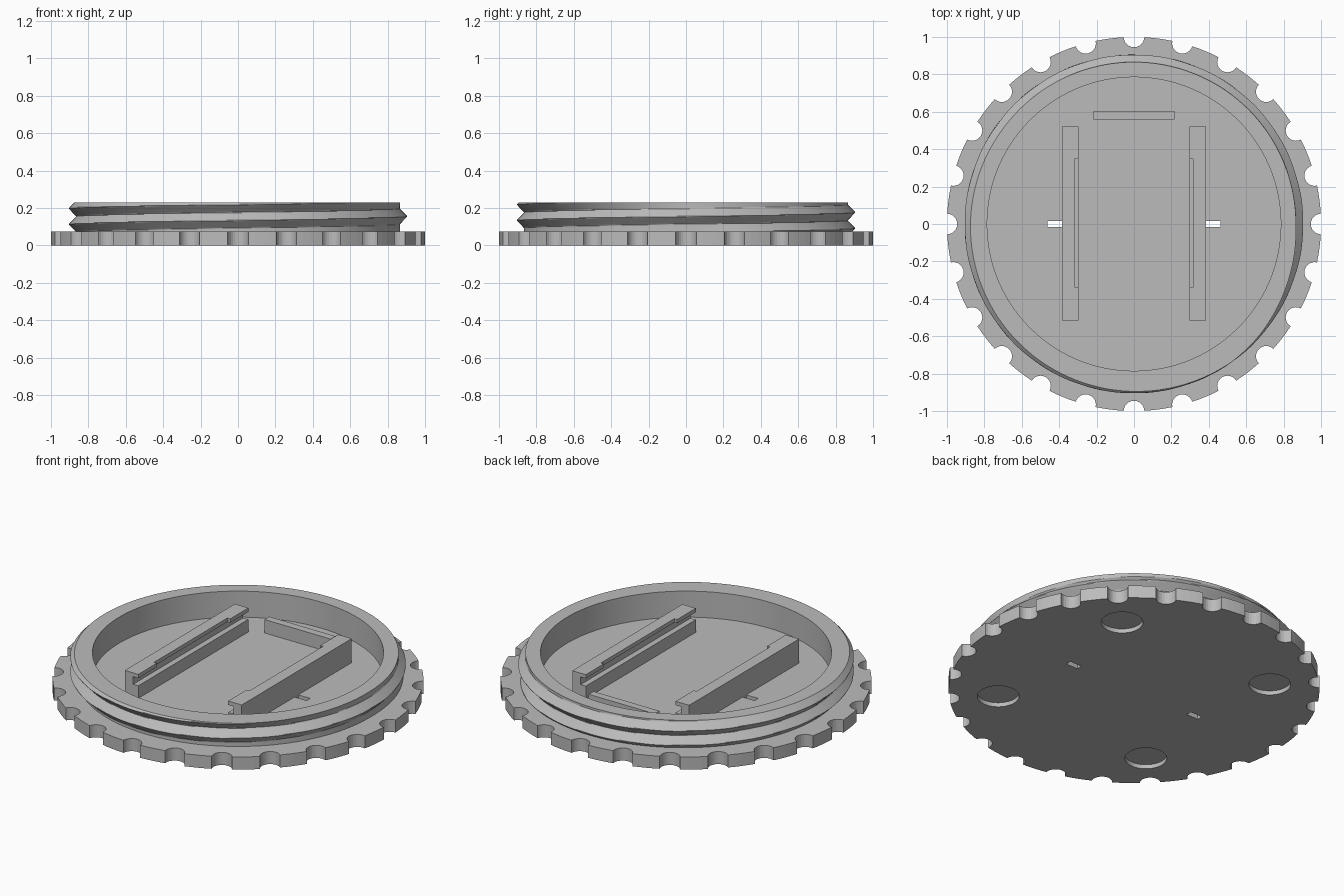
import bpy, bmesh
from math import sin, cos, pi, tau, radians, asin

if "Cube" in bpy.data.objects:
    bpy.data.objects.remove(bpy.data.objects["Cube"], do_unlink=True)

grey = bpy.data.materials.new("plain grey")
grey.use_nodes = True
color = (0.5, 0.5, 0.5, 1)
grey.diffuse_color = color
grey.node_tree.nodes["Principled BSDF"].inputs["Base Color"].default_value = color

BASE_TOP, RIM_TOP = 0.075, 0.23
SEGS = 192


def finish(name, bm, smooth=False):
    bmesh.ops.recalc_face_normals(bm, faces=bm.faces[:])
    mesh = bpy.data.meshes.new(name)
    bm.to_mesh(mesh)
    bm.free()
    mesh.materials.append(grey)
    ob = bpy.data.objects.new(name, mesh)
    bpy.context.collection.objects.link(ob)
    if smooth:
        bpy.ops.object.select_all(action="DESELECT")
        ob.select_set(True)
        bpy.context.view_layer.objects.active = ob
        bpy.ops.object.shade_smooth_by_angle(angle=radians(25))
    return ob


def prism(bm, points, offset):
    """Extrude a closed outline of 3D points along an offset."""
    face = bm.faces.new([bm.verts.new(p) for p in points])
    new = bmesh.ops.extrude_face_region(bm, geom=[face])["geom"]
    bmesh.ops.translate(bm, vec=offset,
                        verts=[v for v in new if isinstance(v, bmesh.types.BMVert)])


def box(bm, x0, x1, y0, y1, z0, z1):
    prism(bm, [(x0, y0, z0), (x1, y0, z0), (x1, y1, z0), (x0, y1, z0)],
          (0, 0, z1 - z0))


# Base disc with scalloped grip notches
NOTCHES, NOTCH_R = 24, 0.055
half = 2 * asin(NOTCH_R / 2)
outline = []
for k in range(NOTCHES):
    a = k * tau / NOTCHES
    for i in range(13):
        t = a + 1.5 * pi - half / 2 - i * (pi - half) / 12
        outline.append((cos(a) + NOTCH_R * cos(t), sin(a) + NOTCH_R * sin(t), 0))
    for i in range(1, 4):
        t = a + half + i * (tau / NOTCHES - 2 * half) / 4
        outline.append((cos(t), sin(t), 0))
bm = bmesh.new()
prism(bm, outline, (0, 0, BASE_TOP))
base = finish("base_disc", bm)

# Cutter for the round pockets underneath and the two through slots
bm = bmesh.new()
for sx in (-1, 1):
    for sy in (-1, 1):
        prism(bm, [(sx * 0.52 + 0.113 * cos(i * tau / 48),
                    sy * 0.52 + 0.113 * sin(i * tau / 48), -0.05) for i in range(48)],
              (0, 0, 0.075))
    box(bm, sx * 0.385, sx * 0.463, -0.017, 0.017, -0.1, 0.2)
cutter = finish("hole_cutter", bm)
cutter.hide_render = True
mod = base.modifiers.new("holes", "BOOLEAN")
mod.operation, mod.solver, mod.object = "DIFFERENCE", "EXACT", cutter
bpy.ops.object.select_all(action="DESELECT")
base.select_set(True)
bpy.context.view_layer.objects.active = base
bpy.ops.object.modifier_apply(modifier=mod.name)
bpy.data.objects.remove(cutter, do_unlink=True)

# Threaded ring: outer wall follows a two-turn V thread that fades at both ends
PITCH, ROOT, DEPTH, FLANK = 0.085, 0.866, 0.04, 0.041
INNER, ROWS = 0.785, 36


def thread_radius(angle, z):
    bump = 0
    for turn in range(2):
        travel = turn + angle / tau
        crest = 0.07 + PITCH * travel
        fade = min(1, travel / 0.15, (2 - travel) / 0.15)
        bump = max(bump, fade * (1 - abs(z - crest) / FLANK))
    return ROOT + DEPTH * bump


bm = bmesh.new()
columns = []
for i in range(SEGS):
    a = i * tau / SEGS
    profile = [(INNER, BASE_TOP)]
    for j in range(ROWS + 1):
        z = BASE_TOP + (RIM_TOP - BASE_TOP) * j / ROWS
        profile.append((thread_radius(a, z), z))
    profile.append((INNER, RIM_TOP))
    columns.append([bm.verts.new((r * cos(a), r * sin(a), z)) for r, z in profile])
for i, col in enumerate(columns):
    nxt = columns[(i + 1) % SEGS]
    for j in range(len(col)):
        k = (j + 1) % len(col)
        bm.faces.new((col[j], nxt[j], nxt[k], col[k]))
finish("threaded_ring", bm, smooth=True)

# Grooved holding rails with a lip that is trimmed back in the middle
LEDGE, LIP, RAIL_TOP = 0.15, 0.195, 0.218
for side, name in ((-1, "right_rail"), (1, "left_rail")):
    bm = bmesh.new()
    for y0, y1, lip_x in ((-0.515, -0.34, 0.296), (-0.34, 0.35, 0.315),
                          (0.35, 0.52, 0.296)):
        section = [(0.385, BASE_TOP), (0.296, BASE_TOP), (0.296, LEDGE), (0.33, LEDGE),
                   (0.33, LIP), (lip_x, LIP), (lip_x, RAIL_TOP), (0.385, RAIL_TOP)]
        prism(bm, [(side * x, y0, z) for x, z in section], (0, y1 - y0, 0))
    finish(name, bm)

# Low stop bar behind the rails
bm = bmesh.new()
box(bm, -0.217, 0.217, 0.56, 0.605, BASE_TOP, 0.155)
finish("stop_bar", bm)
